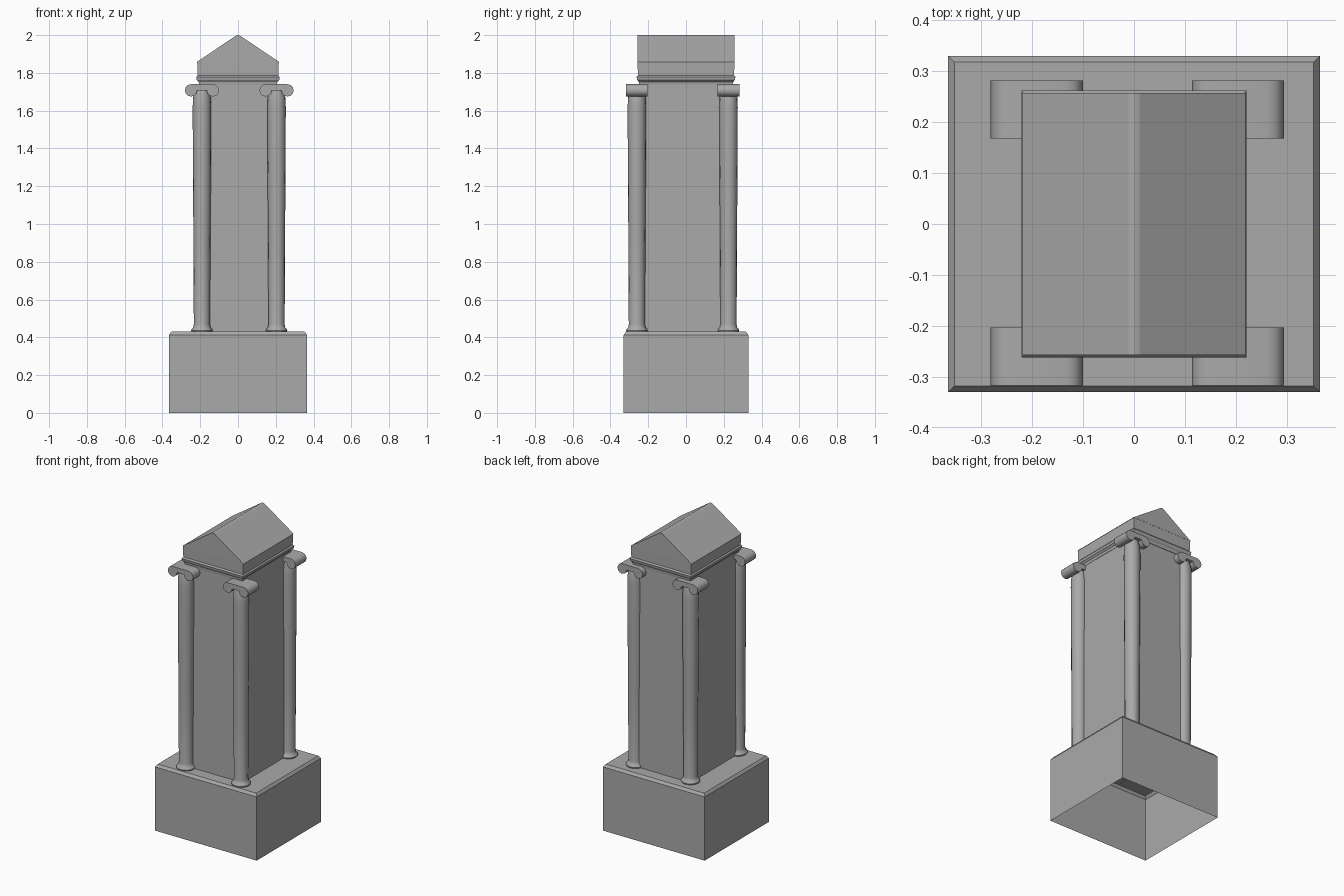
import bpy
from math import cos, sin, pi, radians

if "Cube" in bpy.data.objects:
    bpy.data.objects.remove(bpy.data.objects["Cube"], do_unlink=True)

GREY = (0.4, 0.4, 0.4, 1)
stone = bpy.data.materials.new("grey_stone")
stone.use_nodes = True
stone.diffuse_color = GREY
bsdf = next(n for n in stone.node_tree.nodes if n.type == 'BSDF_PRINCIPLED')
bsdf.inputs["Base Color"].default_value = GREY
bsdf.inputs["Roughness"].default_value = 0.8


def loft(name, rings, bottom=True, smooth=False):
    """Skin a stack of equal-sized rings and cap the ends."""
    n = len(rings[0])
    verts = [p for ring in rings for p in ring]
    faces = []
    for k in range(len(rings) - 1):
        for i in range(n):
            j = (i + 1) % n
            faces.append((k * n + i, k * n + j, (k + 1) * n + j, (k + 1) * n + i))
    faces.append(tuple(range(len(verts) - n, len(verts))))
    if bottom:
        faces.append(tuple(reversed(range(n))))
    mesh = bpy.data.meshes.new(name)
    mesh.from_pydata(verts, [], faces)
    mesh.materials.append(stone)
    obj = bpy.data.objects.new(name, mesh)
    bpy.context.collection.objects.link(obj)
    if smooth:
        bpy.ops.object.select_all(action='DESELECT')
        obj.select_set(True)
        bpy.context.view_layer.objects.active = obj
        bpy.ops.object.shade_smooth_by_angle(angle=radians(35))
    return obj


def box_rings(levels):
    """Rectangles from (half width, half depth, height)."""
    return [[(-w, -d, z), (w, -d, z), (w, d, z), (-w, d, z)] for w, d, z in levels]


def round_rings(cx, cy, levels, sides=16):
    """Circles from (radius, height)."""
    return [[(cx + r * cos(2 * pi * i / sides), cy + r * sin(2 * pi * i / sides), z)
             for i in range(sides)] for r, z in levels]


# Plinth, hollow and open underneath
loft("plinth", box_rings([(0.365, 0.33, 0), (0.365, 0.33, 0.413),
                          (0.353, 0.318, 0.43)]), bottom=False)

# Main block
loft("main_block", box_rings([(0.204, 0.245, 0.428), (0.204, 0.245, 1.745)]))

# Stepped moulding and frieze under the roof
loft("entablature", box_rings([
    (0.206, 0.248, 1.735), (0.208, 0.25, 1.752), (0.219, 0.259, 1.763),
    (0.221, 0.262, 1.778), (0.214, 0.255, 1.787), (0.216, 0.256, 1.858)]))

# Gabled roof with a narrow flat ridge
gable = [(-0.219, 1.857), (0.219, 1.857), (0.011, 1.997), (0, 2.0), (-0.011, 1.997)]
loft("roof", [[(x, y, z) for x, z in gable] for y in (-0.257, 0.257)])

# Scroll outline for the capitals: right half, then mirrored
SCROLL_X, SCROLL_Z, SCROLL_R = 0.058, 1.7075, 0.0325
half = [(0.03, 1.708)]
for i in range(10):
    a = radians(180 + 270 * i / 9)
    half.append((SCROLL_X + SCROLL_R * cos(a), SCROLL_Z + SCROLL_R * sin(a)))
capital_outline = half + [(-x, z) for x, z in reversed(half)]

# Corner columns with flared feet and scrolled capitals
SHAFT = [(0.055, 0.428), (0.057, 0.437), (0.053, 0.446), (0.046, 0.453),
         (0.043, 0.468), (0.045, 0.9), (0.048, 1.35), (0.049, 1.62),
         (0.047, 1.67), (0.035, 1.72)]
for side, cx in (("right", -0.191), ("left", 0.204)):
    for end, cy in (("front", -0.26), ("back", 0.225)):
        loft(f"{end}_{side}_column", round_rings(cx, cy, SHAFT), smooth=True)
        loft(f"{end}_{side}_capital",
             [[(cx + x, cy + dy, z) for x, z in capital_outline]
              for dy in (-0.057, 0.057)], smooth=True)
